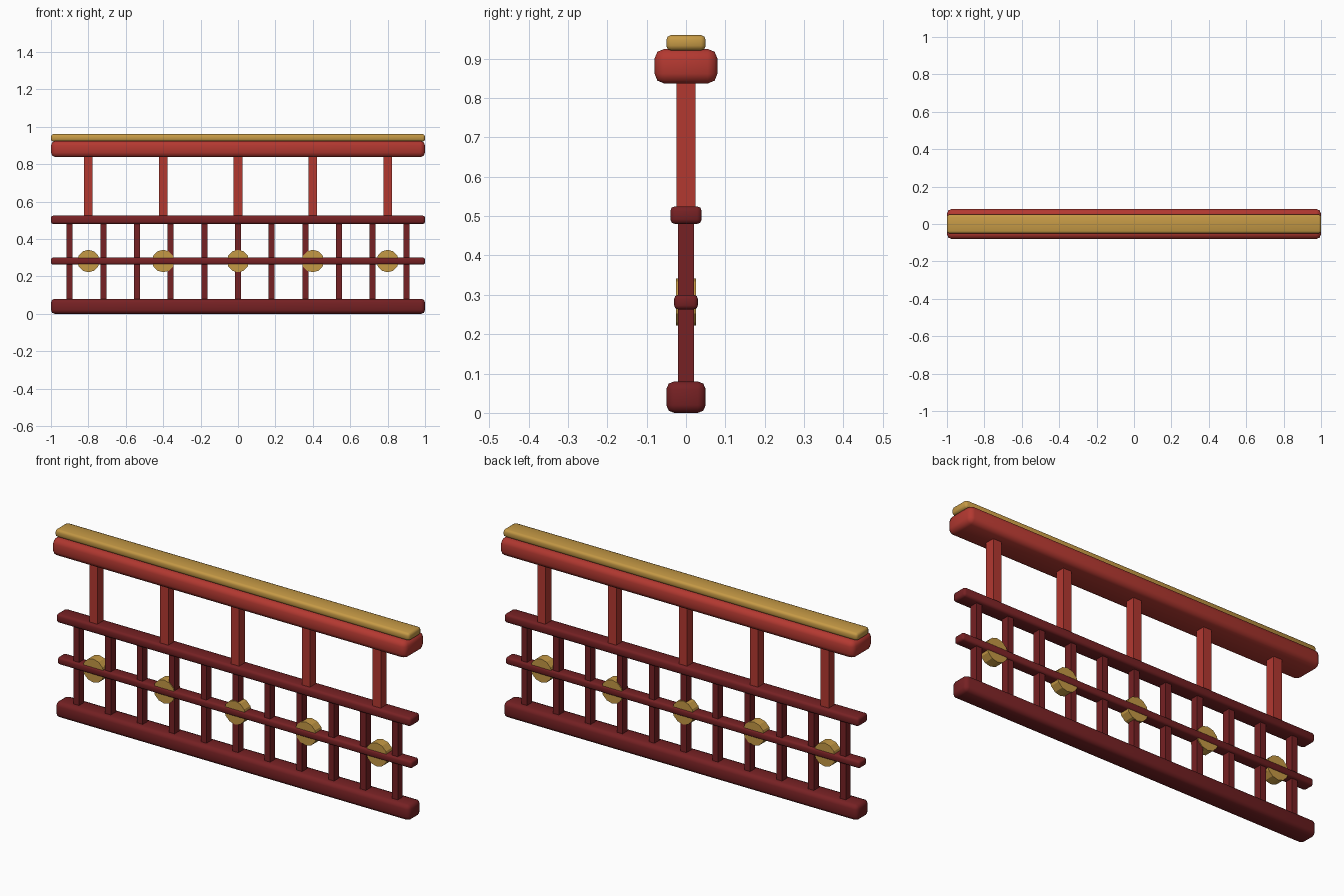
import bpy
from math import radians

cube = bpy.data.objects.get("Cube")
if cube:
    bpy.data.objects.remove(cube, do_unlink=True)


def material(name, color):
    m = bpy.data.materials.new(name)
    m.use_nodes = True
    m.diffuse_color = (*color, 1)
    m.node_tree.nodes["Principled BSDF"].inputs["Base Color"].default_value = (*color, 1)
    return m


RED = material("bright red", (0.45, 0.04, 0.03))
DARK = material("dark red", (0.18, 0.015, 0.017))
GOLD = material("gold", (0.56, 0.32, 0.06))


def box(name, x, width, depth, bottom, top, mat, bevel=0, segments=2):
    bpy.ops.mesh.primitive_cube_add(size=1, location=(x, 0, (bottom + top) / 2))
    ob = bpy.context.object
    ob.name = name
    ob.scale = (width, depth, top - bottom)
    bpy.ops.object.transform_apply(location=False, rotation=False, scale=True)
    ob.data.materials.append(mat)
    if bevel:
        mod = ob.modifiers.new("rounded edges", "BEVEL")
        mod.width = bevel
        mod.segments = segments
        bpy.ops.object.modifier_apply(modifier=mod.name)
        bpy.ops.object.shade_smooth_by_angle(angle=radians(50))
    return ob


# Long rails, from the ground up
box("bottom_rail", 0, 2, 0.1, 0, 0.08, DARK, 0.02)
box("lattice_rail", 0, 2, 0.06, 0.263, 0.3, DARK, 0.01)
box("middle_rail", 0, 2, 0.08, 0.48, 0.525, DARK, 0.012)
box("top_rail", 0, 2, 0.16, 0.837, 0.925, RED, 0.025)
box("gold_cap", 0, 2, 0.1, 0.921, 0.96, GOLD, 0.012)

# Thin lower balusters
for i in range(11):
    box(f"baluster_{i + 1}", -0.9 + 0.18 * i, 0.032, 0.04, 0.07, 0.49, DARK)

# Upper posts, each above a gold medallion
for i in range(5):
    x = -0.8 + 0.4 * i
    box(f"upper_post_{i + 1}", x, 0.046, 0.048, 0.515, 0.85, RED)
    bpy.ops.mesh.primitive_cylinder_add(
        vertices=12, radius=0.06, depth=0.05,
        location=(x, 0, 0.282), rotation=(radians(90), 0, 0))
    medallion = bpy.context.object
    medallion.name = f"medallion_{i + 1}"
    medallion.data.materials.append(GOLD)
